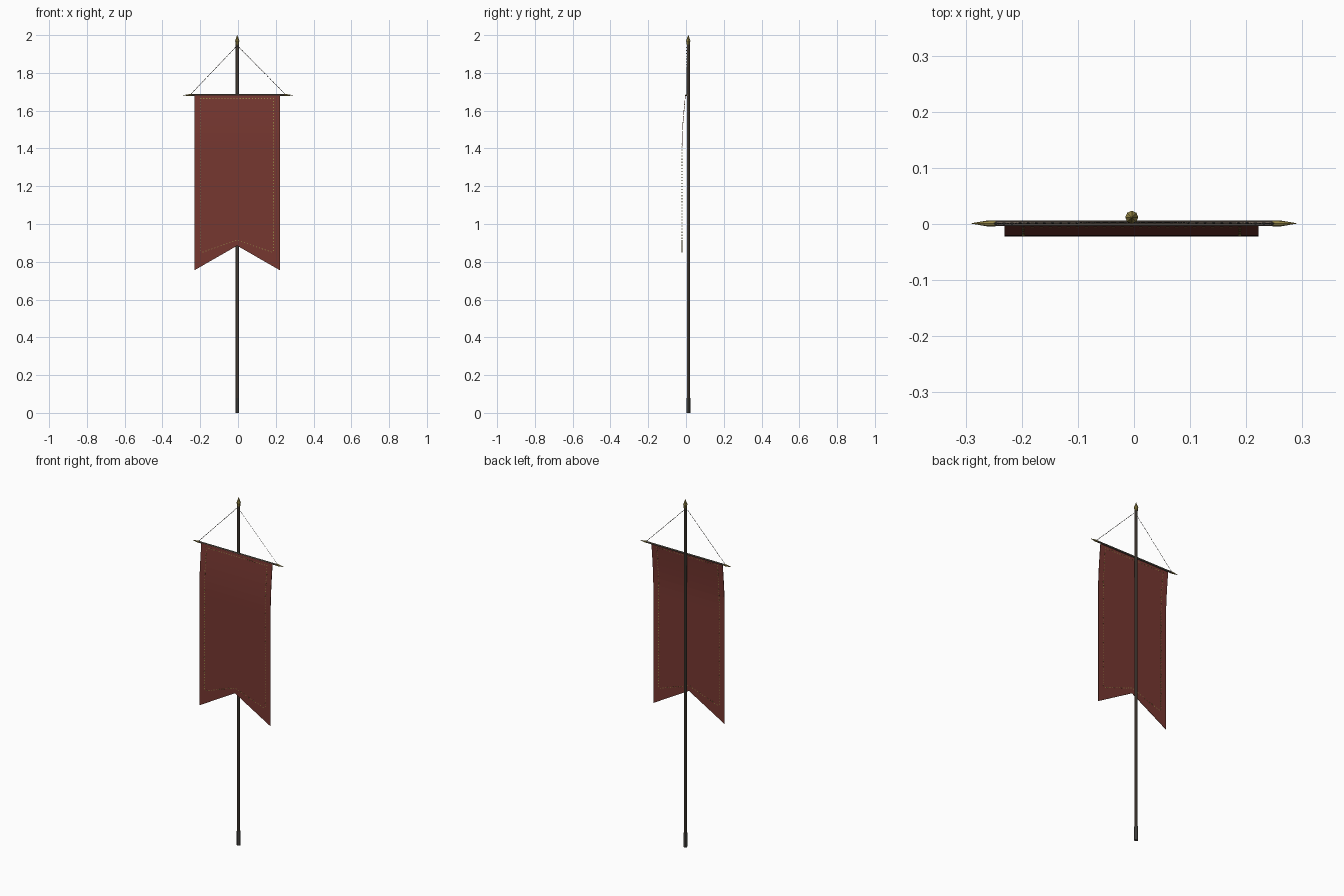
import bpy, bmesh, math
from mathutils import Vector

if "Cube" in bpy.data.objects:
    bpy.data.objects.remove(bpy.data.objects["Cube"])

def mat(name, rgb):
    m = bpy.data.materials.new(name)
    m.diffuse_color = (*rgb, 1)
    m.use_nodes = True
    m.node_tree.nodes["Principled BSDF"].inputs["Base Color"].default_value = m.diffuse_color
    return m

WOOD = mat("brown_wood", (0.125, 0.098, 0.075))
IRON = mat("dark_iron", (0.09, 0.085, 0.075))
GOLD = mat("old_gold", (0.30, 0.235, 0.06))
RED = mat("red_cloth", (0.18, 0.038, 0.030))

CX, PY = -0.004, 0.012       # pole axis
BAR_Y, BAR_Z = 0.001, 1.682  # crossbar axis

def finish(name, bm, material, smooth=False):
    bmesh.ops.recalc_face_normals(bm, faces=bm.faces)
    me = bpy.data.meshes.new(name)
    bm.to_mesh(me)
    bm.free()
    me.materials.append(material)
    ob = bpy.data.objects.new(name, me)
    bpy.context.collection.objects.link(ob)
    for p in me.polygons:
        p.use_smooth = smooth
    return ob

def sweep(bm, start, direction, profile, sides=8):
    """Sweep (distance, radius) pairs along a straight axis."""
    q = Vector(direction).to_track_quat('Z', 'Y')
    rings = []
    for d, r in profile:
        rings.append([bm.verts.new(Vector(start) + q @ Vector(
            (r * math.cos(2 * math.pi * i / sides), r * math.sin(2 * math.pi * i / sides), d)))
            for i in range(sides)])
    for a, b in zip(rings, rings[1:]):
        for i in range(sides):
            j = (i + 1) % sides
            bm.faces.new((a[i], a[j], b[j], b[i]))
    bm.faces.new(rings[0][::-1])
    bm.faces.new(rings[-1])

def lathe(name, start, direction, profile, material, sides=8):
    bm = bmesh.new()
    sweep(bm, start, direction, profile, sides)
    return finish(name, bm, material)

# Pole, foot sleeve and spear finial
lathe("pole", (CX, PY, 0.0), (0, 0, 1), [(0, 0.008), (1.96, 0.008)], WOOD)
lathe("foot_sleeve", (CX, PY, 0.0), (0, 0, 1), [(0, 0.0105), (0.08, 0.0105)], IRON)
lathe("finial", (CX, PY, 1.95), (0, 0, 1),
      [(0, 0.009), (0.01, 0.009), (0.02, 0.0115), (0.05, 0.0004)], GOLD)

# Crossbar with gold spikes
lathe("crossbar", (-0.256, BAR_Y, BAR_Z), (1, 0, 0), [(0, 0.005), (0.506, 0.005)], WOOD)
for s, n in ((-1, "left"), (1, "right")):
    lathe("spike_" + n, (s * 0.247, BAR_Y, BAR_Z), (s, 0, 0),
          [(0, 0.0056), (0.012, 0.0056), (0.043, 0.0004)], GOLD)

# Hanging chains from pole top to bar ends
top = Vector((CX, PY - 0.009, 1.945))
LINKS = 34
for s, n in ((-1, "left"), (1, "right")):
    d = Vector((s * 0.25, BAR_Y, BAR_Z + 0.005)) - top
    step = d.length / LINKS
    bm = bmesh.new()
    for i in range(LINKS):
        r = 0.0018 if i % 2 else 0.0009
        sweep(bm, top + d * (i / LINKS), d, [(0, 0.0006), (step * 0.3, r), (step * 0.7, r), (step, 0.0006)], 4)
    finish("chain_" + n, bm, IRON)

# Cloth: hangs forward from the bar, then straight down to a swallowtail
HALF, TOP, TIP, NOTCH = 0.2265, 1.681, 0.755, 0.885
CLOTH_X = -0.0045

def cloth_y(z):
    t = min(1, max(0, (TOP - z) / 0.28))
    return -0.003 - 0.018 * math.sin(t * math.pi / 2)

bm = bmesh.new()
rows = 7
zs = [TOP - 0.28 * i / rows for i in range(rows + 1)]
grid = [[bm.verts.new((CLOTH_X + HALF * k, cloth_y(z), z)) for k in (-1, 0, 1)] for z in zs]
grid.append([bm.verts.new((CLOTH_X + HALF * k, cloth_y(0), TIP if k else NOTCH)) for k in (-1, 0, 1)])
for a, b in zip(grid, grid[1:]):
    for k in (0, 1):
        bm.faces.new((a[k], b[k], b[k + 1], a[k + 1]))
cloth = finish("banner_cloth", bm, RED)
solid = cloth.modifiers.new("thickness", 'SOLIDIFY')
solid.thickness = 0.002
solid.offset = 0

# Dashed gold stitching through both faces of the cloth
def stitch(name, p, q, spacing=0.016, length=0.006, width=0.004):
    p, q = Vector(p), Vector(q)
    d = (q - p).normalized()
    side = Vector((-d.y, d.x)) * width / 2
    count = max(1, round((q - p).length / spacing))
    bm = bmesh.new()
    for i in range(count + 1):
        c = p + (q - p) * i / count
        corners = (c - d * length / 2 - side, c + d * length / 2 - side,
                   c + d * length / 2 + side, c - d * length / 2 + side)
        loops = [[bm.verts.new((CLOTH_X + v.x, cloth_y(v.y) + off, v.y)) for v in corners]
                 for off in (-0.0017, 0.0017)]
        bm.faces.new(loops[0])
        bm.faces.new(loops[1][::-1])
        for k in range(4):
            m = (k + 1) % 4
            bm.faces.new((loops[0][k], loops[1][k], loops[1][m], loops[0][m]))
    finish(name, bm, GOLD)

stitch("stitch_top", (-0.193, 1.665), (0.193, 1.665))
for s, n in ((-1, "left"), (1, "right")):
    stitch("stitch_side_" + n, (s * 0.193, 1.649), (s * 0.193, 0.86))
    stitch("stitch_tail_" + n, (s * 0.18, 0.852), (s * 0.008, 0.912))
